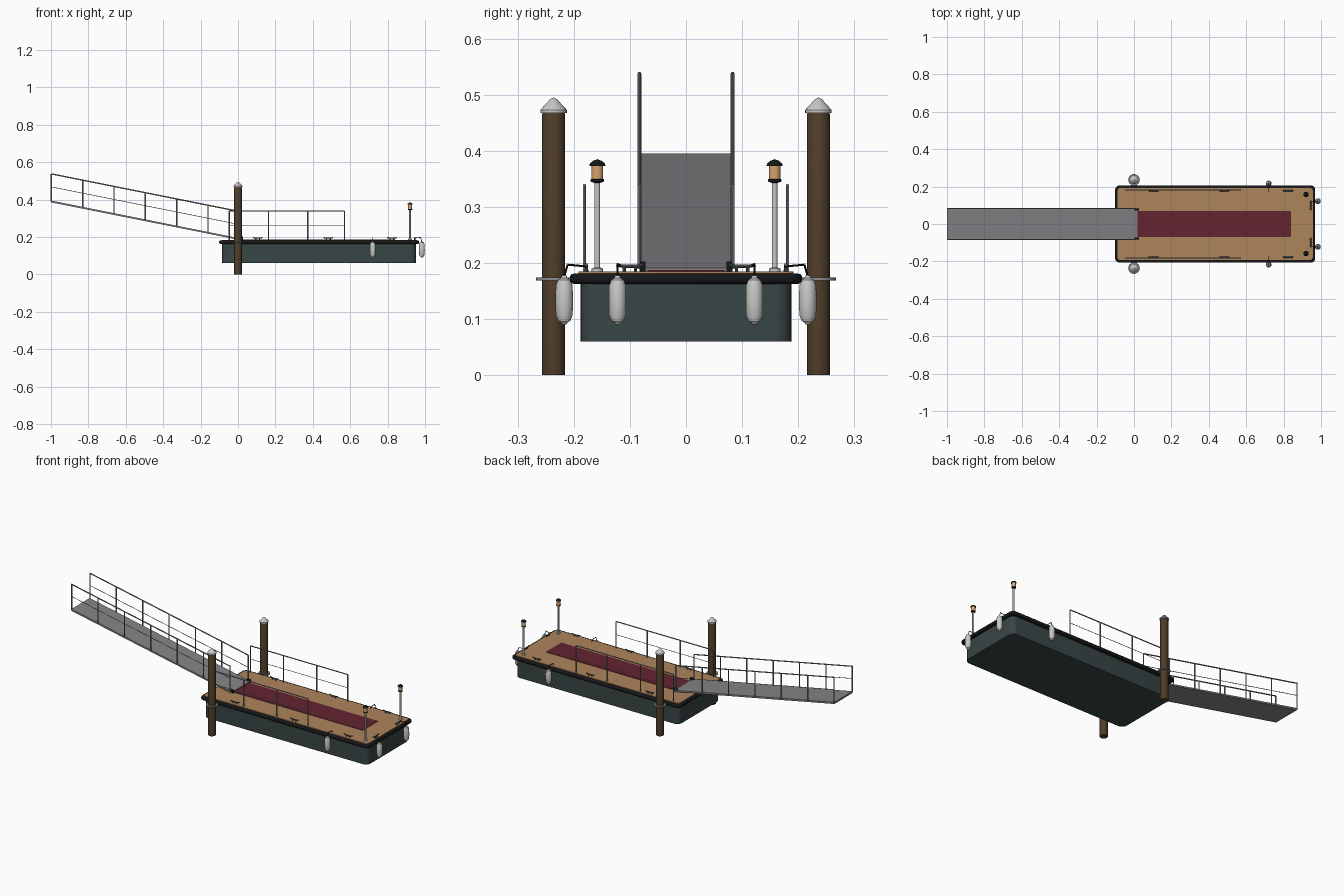
import bpy, bmesh, math
from mathutils import Vector

if "Cube" in bpy.data.objects:
    bpy.data.objects.remove(bpy.data.objects["Cube"])


def mat(name, r, g, b):
    m = bpy.data.materials.new(name)
    lin = [((c / 255 + 0.055) / 1.055) ** 2.4 for c in (r, g, b)]
    m.diffuse_color = (*lin, 1)
    m.use_nodes = True
    m.node_tree.nodes["Principled BSDF"].inputs["Base Color"].default_value = m.diffuse_color
    return m


WOOD = mat("deck_wood", 174, 133, 91)
CARPET = mat("red_carpet", 100, 36, 48)
HULL = mat("hull_slate", 56, 69, 69)
BLACK = mat("black_rubber", 22, 23, 25)
PILE = mat("pile_brown", 78, 60, 40)
METAL = mat("rail_metal", 140, 142, 144)
PLATE = mat("gangway_grey", 132, 132, 135)
PALE = mat("pale_grey", 200, 200, 198)
GLOW = mat("lamp_amber", 214, 164, 108)
CLEAT = mat("cleat_steel", 84, 90, 96)


def finish(name, bm, material, smooth=True):
    bmesh.ops.recalc_face_normals(bm, faces=bm.faces)
    me = bpy.data.meshes.new(name)
    bm.to_mesh(me)
    bm.free()
    me.materials.append(material)
    ob = bpy.data.objects.new(name, me)
    bpy.context.collection.objects.link(ob)
    if smooth:
        bpy.ops.object.select_all(action='DESELECT')
        ob.select_set(True)
        bpy.context.view_layer.objects.active = ob
        bpy.ops.object.shade_smooth_by_angle(angle=math.radians(35))
    return ob


def slab(name, x0, x1, hy, z0, z1, r, material, bevel=0):
    """Rounded-corner rectangle extruded upward."""
    bm = bmesh.new()
    vs = []
    for k, (cx, cy) in enumerate([(x1 - r, hy - r), (x0 + r, hy - r), (x0 + r, r - hy), (x1 - r, r - hy)]):
        for i in range(7):
            a = math.pi / 2 * (k + i / 6)
            vs.append(bm.verts.new((cx + r * math.cos(a), cy + r * math.sin(a), z0)))
    f = bm.faces.new(vs)
    ext = bmesh.ops.extrude_face_region(bm, geom=[f])
    bmesh.ops.translate(bm, verts=[v for v in ext['geom'] if isinstance(v, bmesh.types.BMVert)], vec=(0, 0, z1 - z0))
    if bevel:
        rim = [e for e in bm.edges if abs(e.verts[0].co.z - e.verts[1].co.z) < 1e-6]
        bmesh.ops.bevel(bm, geom=rim, offset=bevel, segments=3, profile=0.5, affect='EDGES')
    return finish(name, bm, material)


def box(name, c, s, material):
    bm = bmesh.new()
    bmesh.ops.create_cube(bm, size=1)
    for v in bm.verts:
        v.co = Vector(c) + Vector([v.co[i] * s[i] for i in range(3)])
    return finish(name, bm, material, False)


def lathe(name, x, y, prof, material, n=24):
    """Spin an (r, z) profile about a vertical axis."""
    bm = bmesh.new()
    rings = [[bm.verts.new((x + max(r, 1e-4) * math.cos(2 * math.pi * i / n),
                            y + max(r, 1e-4) * math.sin(2 * math.pi * i / n), z)) for i in range(n)]
             for r, z in prof]
    for a, b in zip(rings, rings[1:]):
        for i in range(n):
            bm.faces.new((a[i], a[(i + 1) % n], b[(i + 1) % n], b[i]))
    bm.faces.new(rings[0])
    bm.faces.new(rings[-1])
    return finish(name, bm, material)


def rods(name, segs, r, material, n=8):
    """One mesh made of straight round bars."""
    bm = bmesh.new()
    for p, q in segs:
        p, q = Vector(p), Vector(q)
        d = q - p
        m = d.to_track_quat('Z', 'Y').to_matrix().to_4x4()
        m.translation = (p + q) / 2
        bmesh.ops.create_cone(bm, cap_ends=True, segments=n, radius1=r, radius2=r, depth=d.length, matrix=m)
    return finish(name, bm, material)


def chain(*pts):
    return list(zip(pts, pts[1:]))


# pontoon
slab("hull", -0.085, 0.953, 0.188, 0.06, 0.168, 0.03, HULL)
slab("rub_rail", -0.101, 0.969, 0.207, 0.163, 0.181, 0.025, BLACK, 0.007)
slab("deck", -0.088, 0.956, 0.192, 0.17, 0.185, 0.015, WOOD)
box("carpet", (0.425, 0, 0.1858), (0.83, 0.138, 0.003), CARPET)


# gangway ramp
def gz(x):
    return 0.195 - 0.2 * x


bm = bmesh.new()
side = [bm.verts.new((x, -0.083, z)) for x, z in
        [(-1, gz(-1)), (0.02, gz(0.02)), (0.02, gz(0.02) - 0.009), (-1, gz(-1) - 0.01)]]
ext = bmesh.ops.extrude_face_region(bm, geom=[bm.faces.new(side)])
bmesh.ops.translate(bm, verts=[v for v in ext['geom'] if isinstance(v, bmesh.types.BMVert)], vec=(0, 0.166, 0))
finish("gangway_ramp", bm, PLATE, False)

for s, tag in ((-1, "front"), (1, "back")):
    # gangway handrail, posts and wire
    y = s * 0.083
    xs = [-0.998 + i * 0.1675 for i in range(7)]
    top = [((xs[0], y, gz(xs[0]) + 0.143), (xs[-1], y, gz(xs[-1]) + 0.143))]
    rods("gangway_rail_" + tag, top + [((x, y, gz(x) - 0.004), (x, y, gz(x) + 0.143)) for x in xs], 0.0033, METAL)
    rods("gangway_wire_" + tag, [((xs[0], y, gz(xs[0]) + 0.073), (xs[-1], y, gz(xs[-1]) + 0.073))], 0.0016, METAL)
    box("gangway_hinge_" + tag, (0.015, s * 0.077, 0.194), (0.022, 0.01, 0.018), BLACK)

    # deck guard rail
    y = s * 0.181
    xs = [-0.047, 0.163, 0.373, 0.57]
    rods("guard_rail_" + tag, [((xs[0], y, 0.338), (xs[-1], y, 0.338))] +
         [((x, y, 0.183), (x, y, 0.338)) for x in xs], 0.003, METAL)
    rods("guard_wire_" + tag, [((xs[0], y, 0.262), (xs[-1], y, 0.262))], 0.0014, METAL)

    # mooring pile with cap and hoop
    y = s * 0.236
    lathe("pile_" + tag, 0, y, [(0.0205, 0), (0.0205, 0.465), (0.018, 0.47)], PILE)
    lathe("pile_cap_" + tag, 0, y, [(0.0235, 0.467), (0.0235, 0.473), (0.006, 0.492), (0, 0.495)], PALE)
    hoop = [(0.022, 0.169), (0.031, 0.169), (0.031, 0.174), (0.022, 0.174), (0.022, 0.169)]
    lathe("pile_hoop_" + tag, 0, y, hoop, METAL)
    box("pile_bracket_" + tag, (0, s * 0.205, 0.1715), (0.03, 0.016, 0.006), METAL)

    # lamp post
    x, y = 0.92, s * 0.158
    lathe("lamp_post_" + tag, x, y, [(0.01, 0.184), (0.01, 0.19), (0.005, 0.192), (0.005, 0.345)], PALE, 16)
    lathe("lamp_collar_" + tag, x, y, [(0.006, 0.343), (0.012, 0.345), (0.012, 0.349), (0.01, 0.35)], BLACK, 16)
    lathe("lamp_glass_" + tag, x, y, [(0.0105, 0.349), (0.0105, 0.374)], GLOW, 16)
    lathe("lamp_hood_" + tag, x, y, [(0.0145, 0.373), (0.0135, 0.377), (0.008, 0.382), (0, 0.385)], BLACK, 16)

    # fenders on the side and the end, with ropes
    fender = [(0.004, 0.09), (0.006, 0.094), (0.011, 0.097), (0.015, 0.107), (0.0155, 0.13), (0.015, 0.16),
              (0.011, 0.17), (0.006, 0.173), (0.004, 0.178)]
    lathe("side_fender_" + tag, 0.72, s * 0.217, fender, PALE)
    lathe("end_fender_" + tag, 0.983, s * 0.122, fender, PALE)
    rods("side_fender_rope_" + tag, chain((0.72, s * 0.217, 0.176), (0.72, s * 0.211, 0.197),
         (0.72, s * 0.178, 0.194), (0.72, s * 0.175, 0.185)), 0.0018, BLACK, 6)
    rods("end_fender_rope_" + tag, chain((0.983, s * 0.122, 0.176), (0.976, s * 0.122, 0.198),
         (0.945, s * 0.118, 0.194)), 0.0018, BLACK, 6)

    # mooring cleats
    for i, x in enumerate((0.105, 0.483, 0.823)):
        y = s * 0.178
        rods("side_cleat_%d_%s" % (i, tag), chain((x - 0.026, y, 0.197), (x - 0.012, y, 0.194), (x + 0.012, y, 0.194),
             (x + 0.026, y, 0.197)) + [((x + d, y, 0.184), (x + d, y, 0.195)) for d in (-0.01, 0.01)], 0.003, CLEAT)
    x, y = 0.945, s * 0.1
    rods("end_cleat_" + tag, chain((x, y - 0.024, 0.197), (x, y - 0.012, 0.194), (x, y + 0.012, 0.194),
         (x, y + 0.024, 0.197)) + [((x, y + d, 0.184), (x, y + d, 0.195)) for d in (-0.01, 0.01)], 0.003, CLEAT)
